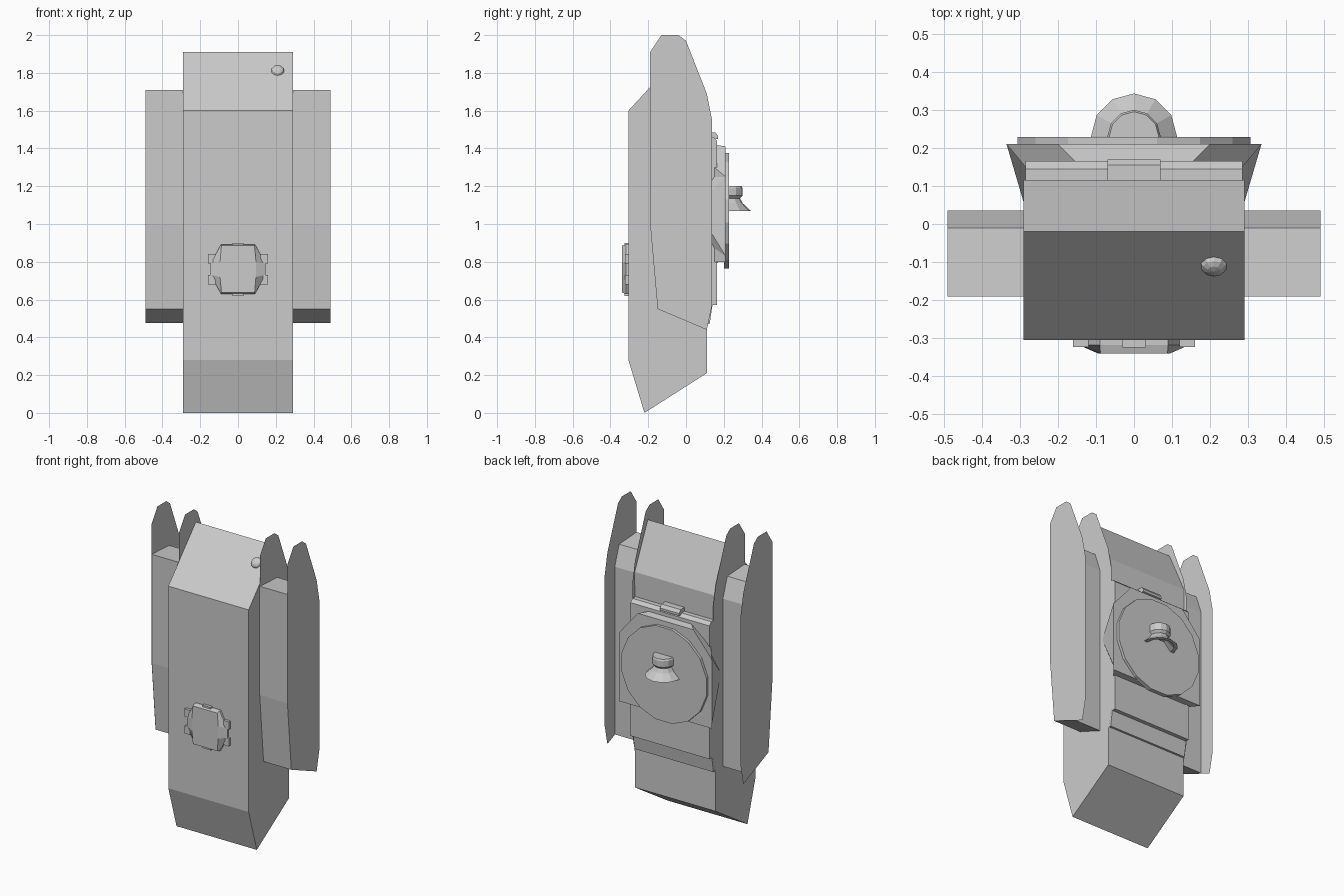
import bpy, bmesh, math

if "Cube" in bpy.data.objects:
    bpy.data.objects.remove(bpy.data.objects["Cube"])

grey = bpy.data.materials.new("light_grey")
grey.diffuse_color = (0.6, 0.6, 0.6, 1)
grey.use_nodes = True
grey.node_tree.nodes["Principled BSDF"].inputs["Base Color"].default_value = grey.diffuse_color


def finish(bm, name):
    bmesh.ops.recalc_face_normals(bm, faces=bm.faces)
    me = bpy.data.meshes.new(name)
    bm.to_mesh(me)
    bm.free()
    me.materials.append(grey)
    ob = bpy.data.objects.new(name, me)
    bpy.context.collection.objects.link(ob)
    return ob


def loft(name, rings, caps=(True, True)):
    """Skin matching closed rings of 3D points."""
    bm = bmesh.new()
    rows = [[bm.verts.new(p) for p in r] for r in rings]
    n = len(rows[0])
    for a, b in zip(rows, rows[1:]):
        for i in range(n):
            j = (i + 1) % n
            bm.faces.new((a[i], a[j], b[j], b[i]))
    if caps[0]:
        bm.faces.new(rows[0])
    if caps[1]:
        bm.faces.new(rows[-1])
    return finish(bm, name)


def side_prism(name, yz, x0, x1):
    return loft(name, [[(x, y, z) for y, z in yz] for x in (x0, x1)])


def box(name, x, y, z):
    return side_prism(name, [(y[0], z[0]), (y[1], z[0]), (y[1], z[1]), (y[0], z[1])], *x)


def mirrored(xz):
    """Complete a right-hand outline with its left half."""
    return xz + [(-x, z) for x, z in reversed(xz)]


# Main body
side_prism("body", [(-.305, .28), (-.22, 0), (.11, .21), (.115, 1.62),
                    (-.02, 1.91), (-.305, 1.6)], -.29, .29)

# Stepped panels on the back
side_prism("back_panel", [(.05, .57), (.165, .57), (.165, 1.44), (.145, 1.46), (.05, 1.46)],
           -.285, .285)
side_prism("lower_back_step", [(.05, .47), (.125, .47), (.14, .57), (.05, .57)], -.285, .285)
side_prism("back_latch", [(.11, 1.45), (.17, 1.45), (.17, 1.465), (.155, 1.485), (.11, 1.485)],
           -.07, .07)

# Side pods and their thin fins
pod = [(-.19, 1.0), (-.15, .55), (.035, .475), (.035, 1.57), (-.01, 1.7), (-.19, 1.71)]
fin = [(-.19, 1.0), (-.15, .55), (.11, .44), (.138, .57), (.138, 1.55), (.11, 1.69),
       (0, 1.97), (-.04, 2.0), (-.13, 2.0), (-.19, 1.91)]
for side, s in (("right", 1), ("left", -1)):
    side_prism(side + "_pod", pod, s * .285, s * .49)
    for part, x in (("inner", .2915), ("outer", .491)):
        bm = bmesh.new()
        bm.faces.new([bm.verts.new((s * x, y, z)) for y, z in fin])
        finish(bm, f"{side}_{part}_fin")
    # Flared wedge beside the round plate
    bm = bmesh.new()
    pts = [(.288, .05, 1.09), (.335, .21, 1.25), (.335, .21, .83),
           (.25, .16, 1.33), (.25, .16, .79)]
    for p in pts:
        bm.verts.new((s * p[0], p[1], p[2]))
    bmesh.ops.convex_hull(bm, input=bm.verts[:])
    finish(bm, side + "_wedge")

# Chamfered mounting plate
outer = mirrored([(.2, 1.41), (.335, 1.25), (.335, .8)])
inner = mirrored([(.14, 1.42), (.285, 1.3), (.285, .8)])
loft("mounting_plate", [[(x, .15, z) for x, z in inner], [(x, .21, z) for x, z in outer]])

# Round plate
ring = [(.312 * math.cos(a), 1.07 + .312 * math.sin(a))
        for a in (math.tau * (i + .5) / 16 for i in range(16))]
loft("round_plate", [[(x, y, z) for x, z in ring] for y in (.2, .228)])

# Hollow flared knob half buried in the plate
knob = [(1.2, .065), (1.19, .07), (1.15, .07), (1.135, .056), (1.11, .07),
        (1.07, .113), (1.07, .09), (1.12, .04)]
loft("knob", [[(r * math.cos(math.tau * i / 12), .23 + r * math.sin(math.tau * i / 12), z)
               for i in range(12)] for z, r in knob])

# Bevelled badge with small tabs on the front
base = mirrored([(.09, .892), (.162, .79), (.162, .73), (.09, .63)])
face = mirrored([(.088, .885), (.095, .80), (.095, .72), (.088, .637)])
mid = mirrored([(.09, .892), (.145, .79), (.145, .73), (.09, .63)])
loft("front_badge", [[(x, -.29, z) for x, z in mid], [(x, -.318, z) for x, z in mid],
                     [(x, -.34, z) for x, z in face]])
for i, (x, z) in enumerate([(-.14, .705), (-.14, .815), (.14, .705), (.14, .815)]):
    box(f"badge_side_tab_{i}", (x - .02, x + .02), (-.323, -.29), (z - .025, z + .025))
for i, z in enumerate((.63, .89)):
    box(f"badge_end_tab_{i}", (-.03, .03), (-.325, -.29), (z - .01, z + .01))

# Small button on the sloping top
bpy.ops.mesh.primitive_uv_sphere_add(segments=10, ring_count=6, radius=.035,
                                     location=(.21, -.11, 1.812))
button = bpy.context.object
button.name = "top_button"
button.scale = (1, 1, .6)
button.rotation_euler = (math.radians(48), 0, 0)
button.data.materials.append(grey)
